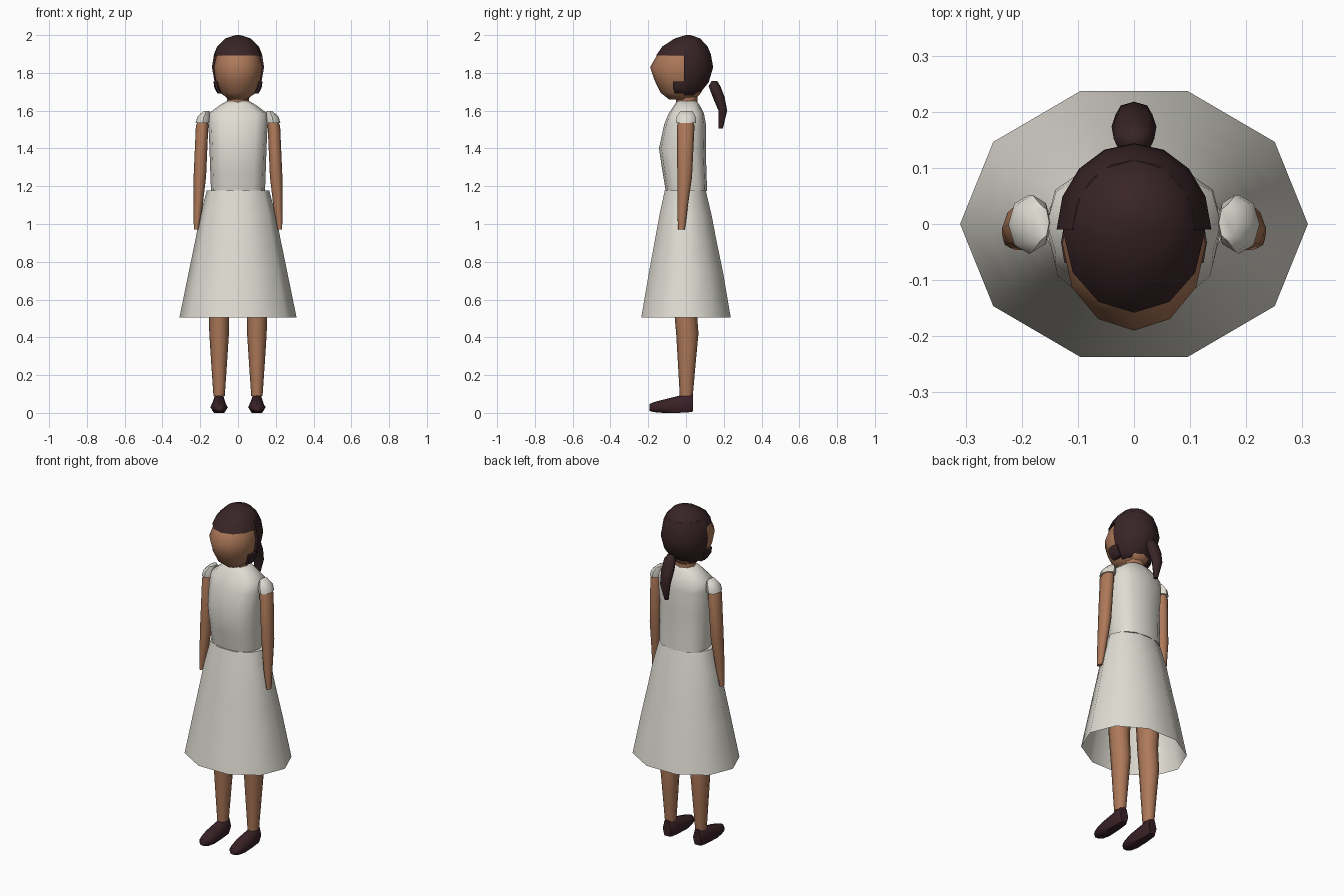
import bpy, bmesh, math
from mathutils import Vector


def material(name, rgb):
    m = bpy.data.materials.new(name)
    m.diffuse_color = (*rgb, 1)
    return m


SKIN = material("warm skin", (0.42, 0.19, 0.10))
CLOTH = material("off white cloth", (0.74, 0.72, 0.65))
HAIR = material("dark brown hair", (0.04, 0.018, 0.02))
LEATHER = material("dark shoe leather", (0.04, 0.015, 0.02))


def loft(name, mat, rings, cap_start=True, cap_end=True, angle=60):
    """Skin a list of equal-length closed rings of points."""
    bm = bmesh.new()
    loops = [[bm.verts.new(p) for p in r] for r in rings]
    n = len(loops[0])
    for a, b in zip(loops, loops[1:]):
        for i in range(n):
            j = (i + 1) % n
            bm.faces.new((a[i], a[j], b[j], b[i]))
    if cap_start:
        bm.faces.new(loops[0][::-1])
    if cap_end:
        bm.faces.new(loops[-1])
    bmesh.ops.recalc_face_normals(bm, faces=bm.faces)
    me = bpy.data.meshes.new(name)
    bm.to_mesh(me)
    bm.free()
    me.materials.append(mat)
    ob = bpy.data.objects.new(name, me)
    bpy.context.collection.objects.link(ob)
    bpy.ops.object.select_all(action='DESELECT')
    ob.select_set(True)
    bpy.context.view_layer.objects.active = ob
    bpy.ops.object.shade_smooth_by_angle(angle=math.radians(angle))
    return ob


def spow(v, p):
    return math.copysign(abs(v) ** p, v)


def ring(cx, z, rx, yf, yb, n=10, p=1.0):
    """Horizontal oval from front yf to back yb."""
    cy, ry = (yf + yb) / 2, (yb - yf) / 2
    return [Vector((cx + rx * spow(round(math.cos(t), 6), p),
                    cy + ry * spow(round(math.sin(t), 6), p), z))
            for t in (2 * math.pi * i / n for i in range(n))]


def stack(name, mat, rows, n=10, p=1.0, side=1, **kw):
    return loft(name, mat, [ring(side * cx, z, rx, yf, yb, n, p)
                            for cx, z, rx, yf, yb in rows], **kw)


# Dress
stack("bodice", CLOTH, [
    (0, 1.175, 0.143, -0.107, 0.112), (0, 1.28, 0.147, -0.125, 0.108),
    (0, 1.40, 0.151, -0.143, 0.105), (0, 1.53, 0.157, -0.115, 0.105),
    (0, 1.585, 0.155, -0.092, 0.095), (0, 1.63, 0.095, -0.062, 0.072),
    (0, 1.65, 0.06, -0.048, 0.058)], n=12, p=0.75)
stack("skirt", CLOTH, [
    (0, 0.505, 0.31, -0.249, 0.249), (0, 0.75, 0.26, -0.205, 0.205),
    (0, 0.92, 0.225, -0.172, 0.168), (0, 1.05, 0.20, -0.147, 0.142),
    (0, 1.178, 0.165, -0.118, 0.11)], cap_start=False)

# Neck and head
stack("neck", SKIN, [(0, 1.58, 0.062, -0.05, 0.06),
                     (0, 1.72, 0.055, -0.055, 0.06)], n=8)
stack("head", SKIN, [
    (0, 1.66, 0.05, -0.09, 0.05), (0, 1.695, 0.09, -0.135, 0.08),
    (0, 1.76, 0.118, -0.166, 0.10), (0, 1.83, 0.128, -0.19, 0.12),
    (0, 1.90, 0.112, -0.15, 0.11), (0, 1.95, 0.08, -0.09, 0.08)], n=12)

# Hair: crown with fringe, back shell cut off at the ears, cheek locks
stack("hair_crown", HAIR, [
    (0, 1.892, 0.126, -0.158, 0.128), (0, 1.94, 0.109, -0.125, 0.114),
    (0, 1.982, 0.068, -0.06, 0.075), (0, 2.0, 0.012, 0.0, 0.025)], n=12)


def half_ring(z, rx, yb, n=8):
    return [Vector((rx * math.cos(math.pi * i / n),
                    -0.01 + (yb + 0.01) * math.sin(math.pi * i / n), z))
            for i in range(n + 1)]


loft("hair_back", HAIR, [half_ring(*r) for r in (
    (1.68, 0.075, 0.055), (1.70, 0.10, 0.08), (1.75, 0.124, 0.12),
    (1.83, 0.138, 0.144), (1.90, 0.127, 0.131), (1.94, 0.11, 0.114))])

# Ponytail
stack("ponytail", HAIR, [
    (0, 1.505, 0.012, 0.172, 0.195), (0, 1.60, 0.033, 0.172, 0.218),
    (0, 1.67, 0.04, 0.142, 0.205), (0, 1.73, 0.036, 0.12, 0.182),
    (0, 1.757, 0.016, 0.135, 0.165)], n=8)

for side, word in ((-1, "right"), (1, "left")):
    stack(word + "_cheek_lock", HAIR, [
        (0.096, 1.69, 0.012, -0.065, 0.01), (0.112, 1.72, 0.013, -0.075, 0.01),
        (0.118, 1.755, 0.012, -0.075, 0.01)], n=6, side=side)
    # Arms with cap sleeves
    stack(word + "_arm", SKIN, [
        (0.222, 0.97, 0.012, -0.042, -0.006), (0.212, 1.08, 0.023, -0.046, 0.008),
        (0.202, 1.25, 0.033, -0.046, 0.032), (0.19, 1.52, 0.033, -0.048, 0.045),
        (0.18, 1.57, 0.02, -0.03, 0.03)], n=8, side=side)
    stack(word + "_sleeve", CLOTH, [
        (0.187, 1.535, 0.037, -0.053, 0.052), (0.181, 1.567, 0.034, -0.05, 0.052),
        (0.167, 1.597, 0.016, -0.03, 0.035)], n=8, side=side)
    # Legs
    stack(word + "_leg", SKIN, [
        (0.10, 0.09, 0.03, -0.033, 0.036), (0.10, 0.25, 0.041, -0.042, 0.05),
        (0.10, 0.42, 0.052, -0.052, 0.066), (0.10, 0.55, 0.054, -0.064, 0.056),
        (0.10, 0.95, 0.075, -0.08, 0.075)], n=8, side=side)
    # Shoes, lofted from heel to toe: y, half width, sole height, top height
    rings = []
    for y, w, lo, hi in ((0.038, 0.027, 0.008, 0.102), (0.025, 0.035, 0.004, 0.106),
                         (-0.04, 0.04, 0.0, 0.09), (-0.12, 0.046, 0.0, 0.07),
                         (-0.17, 0.036, 0.004, 0.057), (-0.193, 0.02, 0.01, 0.047)):
        rings.append([Vector((side * 0.10 + w * fx, y, lo + (hi - lo) * fz))
                      for fx, fz in ((-0.6, 0), (0.6, 0), (1, 0.42),
                                     (0.6, 0.9), (0, 1), (-0.6, 0.9), (-1, 0.42))])
    loft(word + "_shoe", LEATHER, rings)
